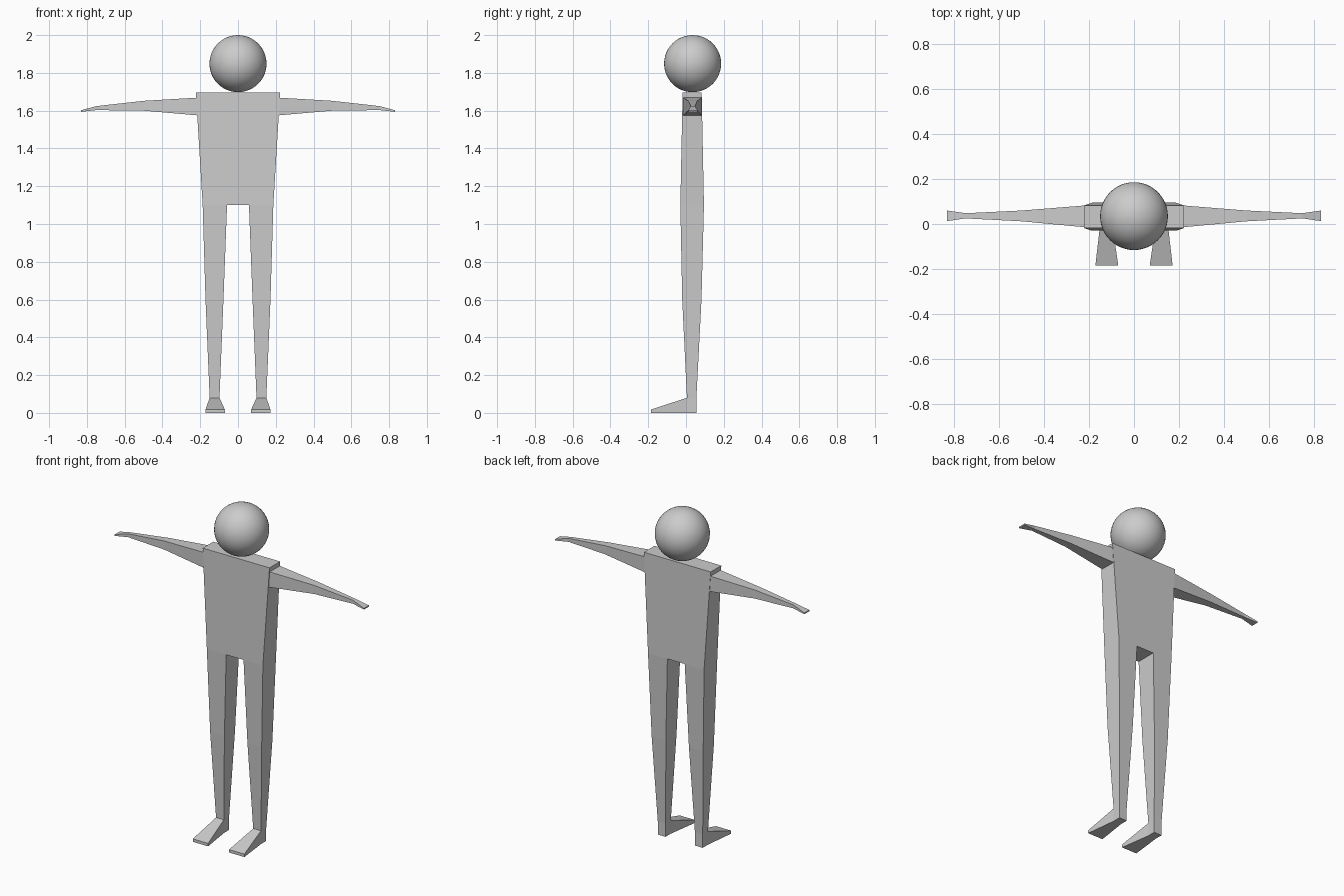
import bpy, bmesh

if "Cube" in bpy.data.objects:
    bpy.data.objects.remove(bpy.data.objects["Cube"])


def loft(name, rings, cap_start=True, cap_end=True, mirror=False, extra=()):
    """Skin a list of four-cornered sections; optional caps and x mirror."""
    bm = bmesh.new()
    rows = [[bm.verts.new(p) for p in ring] for ring in rings]
    for a, b in zip(rows, rows[1:]):
        for i in range(4):
            j = (i + 1) % 4
            bm.faces.new((a[i], a[j], b[j], b[i]))
    if cap_start:
        bm.faces.new(rows[0][::-1])
    if cap_end:
        bm.faces.new(rows[-1])
    bmesh.ops.recalc_face_normals(bm, faces=bm.faces)
    if extra:
        f = bm.faces.new([bm.verts.new(p) for p in extra])
        f.normal_update()
    me = bpy.data.meshes.new(name)
    bm.to_mesh(me)
    bm.free()
    ob = bpy.data.objects.new(name, me)
    bpy.context.collection.objects.link(ob)
    if mirror:
        ob.modifiers.new("mirror", 'MIRROR').use_axis[0] = True
    return ob


def across_z(x0, x1, y0, y1, z):
    return [(x0, y0, z), (x1, y0, z), (x1, y1, z), (x0, y1, z)]


def across_x(x, y0, y1, z0, z1):
    return [(x, y0, z0), (x, y1, z0), (x, y1, z1), (x, y0, z1)]


def across_y(y, x0, x1, z0, z1):
    return [(x0, y, z0), (x1, y, z0), (x1, y, z1), (x0, y, z1)]


# Torso, open where the legs join, with a crotch strip between them
crotch = across_z(-0.058, 0.058, -0.03, 0.095, 1.10)[::-1]
loft("torso", [across_z(-0.187, 0.187, -0.03, 0.095, 1.10),
               across_z(-0.223, 0.223, -0.018, 0.083, 1.695)],
     cap_start=False, extra=crotch)

# Legs
loft("legs", [across_z(0.098, 0.150, 0.005, 0.055, 0.08),
              across_z(0.077, 0.172, -0.02, 0.082, 0.60),
              across_z(0.058, 0.187, -0.03, 0.095, 1.10)],
     cap_start=False, cap_end=False, mirror=True)

# Feet
loft("feet", [across_y(-0.185, 0.07, 0.172, 0.0, 0.018),
              across_y(0.005, 0.098, 0.150, 0.0, 0.08),
              across_y(0.055, 0.098, 0.150, 0.0, 0.088)], mirror=True)

# Arms with flattened hands
loft("arms", [across_x(0.212, -0.015, 0.083, 1.575, 1.669),
              across_x(0.50, 0.012, 0.060, 1.60, 1.652),
              across_x(0.75, 0.025, 0.048, 1.603, 1.624),
              across_x(0.832, 0.013, 0.060, 1.594, 1.602)], mirror=True)

# Head
bpy.ops.mesh.primitive_uv_sphere_add(segments=48, ring_count=24, radius=0.151,
                                     location=(0, 0.035, 1.849))
bpy.context.object.name = "head"
bpy.ops.object.shade_smooth()
